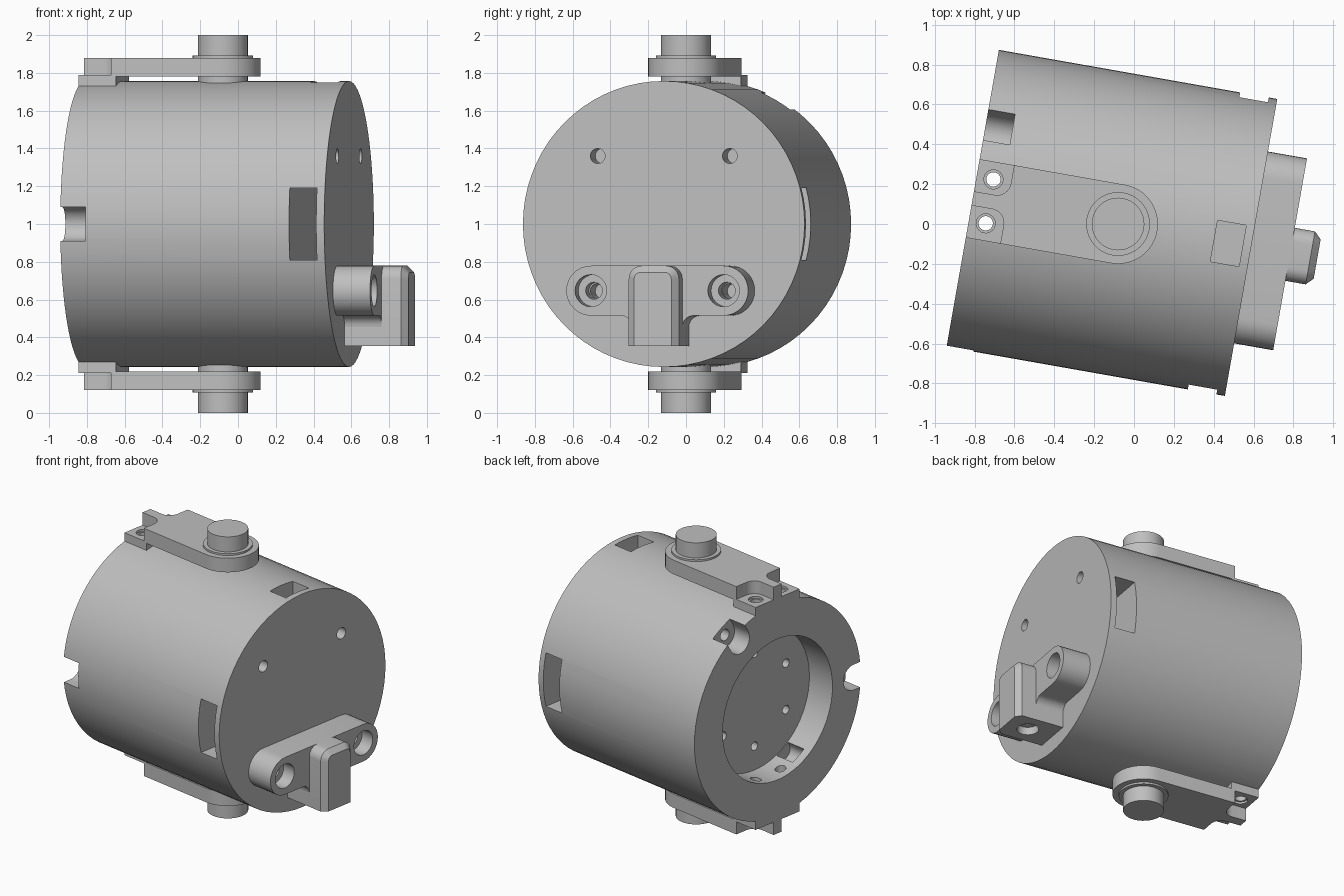
import bpy, bmesh
from math import sin, cos, pi, radians
from mathutils import Matrix, Vector

if "Cube" in bpy.data.objects:
    bpy.data.objects.remove(bpy.data.objects["Cube"], do_unlink=True)

# One grey for every part
grey = bpy.data.materials.new("metal grey")
grey.use_nodes = True
grey.diffuse_color = (0.52, 0.52, 0.52, 1)
grey.node_tree.nodes["Principled BSDF"].inputs["Base Color"].default_value = grey.diffuse_color

# Local frame: x along the drum, origin at the pivot
FRAME = Matrix.Translation((-0.08, 0, 1)) @ Matrix.Rotation(radians(-10), 4, 'Z')
R, BACK, FRONT = 0.757, -0.741, 0.678
parts = []


def arc(cx, cy, r, start, end, n=10):
    """Points on an arc, angles in degrees."""
    steps = [radians(start + (end - start) * i / n) for i in range(n + 1)]
    return [(cx + r * cos(t), cy + r * sin(t)) for t in steps]


def circle(cx, cy, r, n=24):
    return arc(cx, cy, r, 0, 360, n)[:-1]


def rect(x0, x1, y0, y1):
    return [(x0, y0), (x1, y0), (x1, y1), (x0, y1)]


def prism(name, outline, axis, a, b, flip=1, turn=0):
    """Extrude an outline along an axis; flip mirrors z, turn spins about x."""
    place = {'x': lambda p, h: (h, p[0], p[1]),
             'y': lambda p, h: (p[0], h, p[1]),
             'z': lambda p, h: (p[0], p[1], h)}[axis]
    bm = bmesh.new()
    face = bm.faces.new([bm.verts.new(place(p, a)) for p in outline])
    top = bmesh.ops.extrude_face_region(bm, geom=[face])["geom"]
    bmesh.ops.translate(bm, vec=Vector(place((0, 0), b - a)),
                        verts=[v for v in top if isinstance(v, bmesh.types.BMVert)])
    for v in bm.verts:
        v.co.z *= flip
    bm.transform(Matrix.Rotation(radians(turn), 4, 'X'))
    bmesh.ops.recalc_face_normals(bm, faces=bm.faces)
    mesh = bpy.data.meshes.new(name)
    bm.to_mesh(mesh)
    bm.free()
    mesh.materials.append(grey)
    obj = bpy.data.objects.new(name, mesh)
    bpy.context.collection.objects.link(obj)
    return obj


def part(*args, **kw):
    obj = prism(*args, **kw)
    parts.append(obj)
    return obj


def cut(obj, *args, **kw):
    tool = prism("cutter", *args, **kw)
    mod = obj.modifiers.new("cut", 'BOOLEAN')
    mod.operation, mod.solver, mod.object = 'DIFFERENCE', 'EXACT', tool
    bpy.context.view_layer.objects.active = obj
    bpy.ops.object.modifier_apply(modifier=mod.name)
    bpy.data.objects.remove(tool, do_unlink=True)


# Drum with open back recess and six small holes in its floor
drum = part("drum", circle(0, 0, R, 72), 'x', BACK, FRONT)
FLOOR = BACK + 0.21
cut(drum, circle(0, 0, 0.5, 64), 'x', BACK - 0.1, FLOOR)
for i in range(6):
    t = i * pi / 3
    cut(drum, circle(0.33 * sin(t), 0.33 * cos(t), 0.03, 16), 'x', FLOOR - 0.05, FLOOR + 0.1)

# Three round-bottomed rim notches with bolt holes, and inner notches opposite
notch = [(0.09, 0.9)] + arc(0, 0.69, 0.09, 0, -180) + [(-0.09, 0.9)]
inner = [(-0.06, 0.4)] + [(0.06, 0.4)] + arc(0, 0.52, 0.06, 0, 180)
for turn in (-30, -150, 90):
    cut(drum, notch, 'x', BACK - 0.1, -0.605, turn=turn)
    cut(drum, circle(0, 0.69, 0.04, 16), 'x', -0.65, -0.45, turn=turn)
    cut(drum, inner, 'x', BACK + 0.06, FLOOR - 0.005, turn=turn + 180)

# Cross slot through the sides and a window down from the top
cut(drum, rect(0.489, 0.635, -0.19, 0.19), 'y', -0.9, 0.9)
cut(drum, rect(0.489, 0.635, -0.105, 0.105), 'z', 0.1, 0.9)

# Screw holes in the front face
for y in (-0.355, 0.355):
    for z in (-0.355, 0.36):
        cut(drum, circle(y, z, 0.04, 16), 'x', FRONT - 0.15, FRONT + 0.1)
    # Clamp holes right through the back rim
for y in (-0.112, 0.112):
    cut(drum, circle(-0.655, y, 0.036, 20), 'z', -0.9, 0.9)

# Pivot arms above and below
half_arm = arc(0, 0, 0.2, 0, 90, 16) + [(-0.565, 0.2)]
half_arm += arc(-0.635, 0.106, 0.07, 0, -90, 8) + [(BACK, 0.036)]
arm = half_arm + [(x, -y) for x, y in reversed(half_arm[1:])]
for side, flip in (("upper", 1), ("lower", -1)):
    part(side + "_arm", arm, 'z', 0.78, 0.88, flip=flip)
    pad = part(side + "_arm_pad", rect(BACK, -0.54, -0.2, 0.2), 'z', 0.68, 0.79, flip=flip)
    for y in (-0.112, 0.112):
        cut(pad, circle(-0.655, y, 0.036, 20), 'z', 0.6, 0.9, flip=flip)
        cut(pad, circle(-0.655, y, 0.048, 20), 'z', 0.775, 0.9, flip=flip)
    part(side + "_washer", circle(0, 0, 0.16, 40), 'z', 0.87, 0.893, flip=flip)
    part(side + "_pivot_pin", circle(0, 0, 0.132, 40), 'z', 0.7, 1.0, flip=flip)

# Front bracket: rounded bar filleted into the middle post
Z = -0.353
half_bar = arc(0.357, Z, 0.132, 90, -90, 16) + arc(0.195, Z - 0.192, 0.06, 90, 180, 6)
bar = half_bar + [(-y, z) for y, z in reversed(half_bar)]
bracket = part("bracket_bar", bar, 'x', FRONT, 0.877)
for y in (-0.357, 0.357):
    cut(bracket, circle(y, Z, 0.085), 'x', 0.78, 1.0)
    cut(bracket, circle(y, Z, 0.045), 'x', 0.6, 0.85)

half_post = [(0.135, -0.645)] + arc(0.065, Z + 0.062, 0.07, 0, 90, 8)
post = part("bracket_post", half_post + [(-y, z) for y, z in reversed(half_post)],
            'x', FRONT, 1.015)
# Chamfer the post's front rim, except along the bottom
bm = bmesh.new()
bm.from_mesh(post.data)
rim = [e for e in bm.edges if all(v.co.x > 1.0 for v in e.verts)
       and any(v.co.z > -0.6 for v in e.verts)]
bmesh.ops.bevel(bm, geom=rim, offset=0.035, segments=1, affect='EDGES')
bm.to_mesh(post.data)
bm.free()
# Counterbored hole under the post
for obj in (post, bracket):
    cut(obj, circle(0.86, 0, 0.07), 'z', -0.8, -0.59)
    cut(obj, circle(0.86, 0, 0.036), 'z', -0.7, -0.45)

# Shade smooth with sharp edges, then place everything
bpy.ops.object.select_all(action='DESELECT')
for obj in parts:
    obj.matrix_world = FRAME
    obj.select_set(True)
bpy.context.view_layer.objects.active = drum
bpy.ops.object.shade_smooth_by_angle(angle=radians(25))
